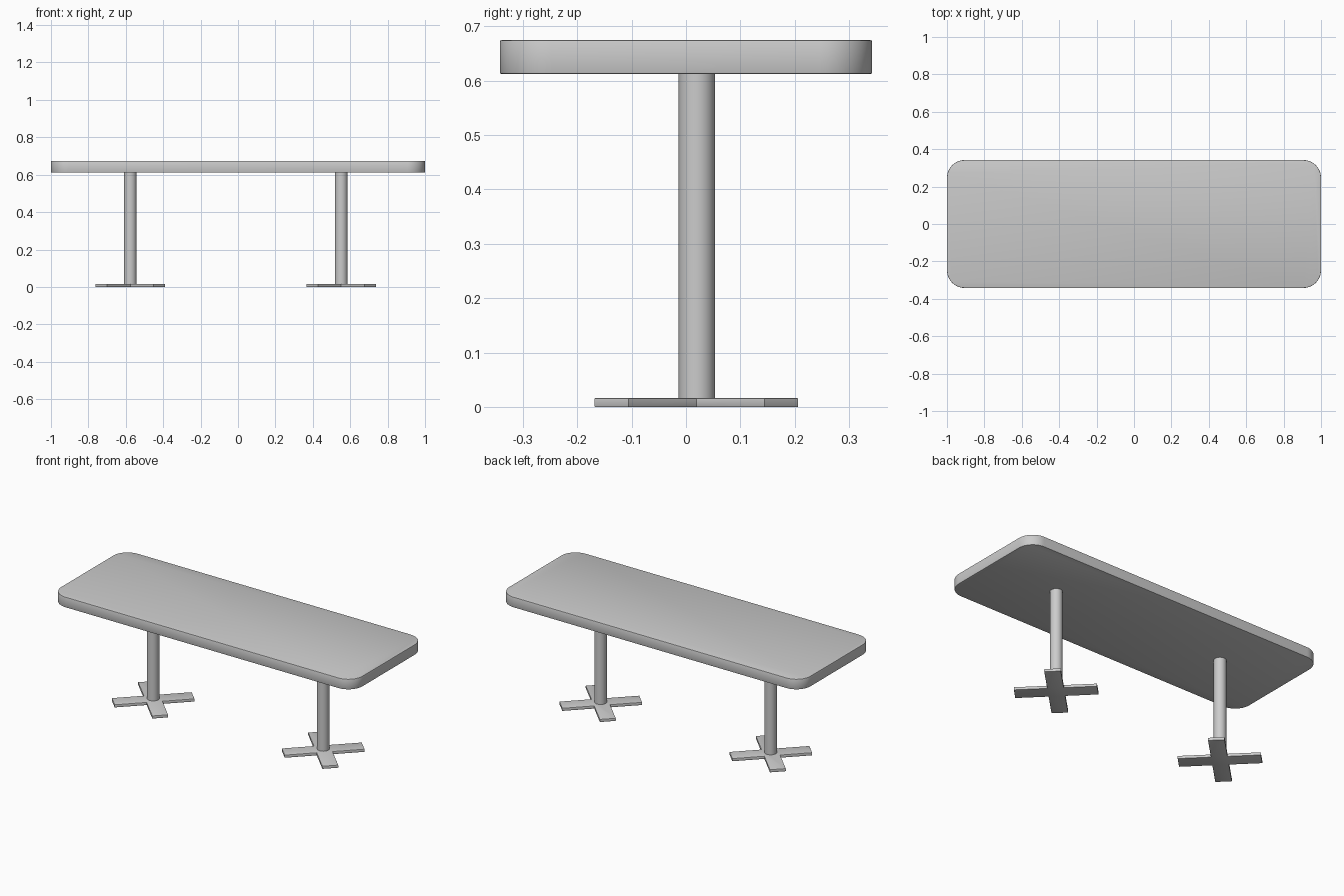
import bpy, bmesh, math

if "Cube" in bpy.data.objects:
    bpy.data.objects.remove(bpy.data.objects["Cube"])


def prism(name, outline, z0, z1, loc=(0, 0), bevel=0.003):
    """Extrude a flat outline upward and soften its top and bottom rims."""
    bm = bmesh.new()
    face = bm.faces.new([bm.verts.new((x, y, z0)) for x, y in outline])
    res = bmesh.ops.extrude_face_region(bm, geom=[face])
    for v in res["geom"]:
        if isinstance(v, bmesh.types.BMVert):
            v.co.z = z1
    bmesh.ops.recalc_face_normals(bm, faces=bm.faces)
    if bevel:
        rims = [e for e in bm.edges if abs(e.verts[0].co.z - e.verts[1].co.z) < 1e-5]
        bmesh.ops.bevel(bm, geom=rims, offset=bevel, segments=2, profile=0.5, affect='EDGES')
    mesh = bpy.data.meshes.new(name)
    bm.to_mesh(mesh)
    bm.free()
    obj = bpy.data.objects.new(name, mesh)
    obj.location = (loc[0], loc[1], 0)
    bpy.context.collection.objects.link(obj)
    bpy.ops.object.select_all(action='DESELECT')
    obj.select_set(True)
    bpy.context.view_layer.objects.active = obj
    bpy.ops.object.shade_smooth_by_angle(angle=math.radians(30))
    return obj


def rounded_rect(hx, hy, r, n=12):
    pts = []
    for k, (sx, sy) in enumerate([(1, 1), (-1, 1), (-1, -1), (1, -1)]):
        for i in range(n + 1):
            a = math.pi / 2 * (k + i / n)
            pts.append((sx * (hx - r) + r * math.cos(a), sy * (hy - r) + r * math.sin(a)))
    return pts


def cross(length, w):
    """Four-armed cross with its arms on the diagonals."""
    pts = []
    for k in range(4):
        a = math.pi / 4 + k * math.pi / 2
        for x, y in [(length, -w), (length, w), (w, w)]:
            pts.append((x * math.cos(a) - y * math.sin(a), x * math.sin(a) + y * math.cos(a)))
    return pts


def circle(r, n=48):
    return [(r * math.cos(2 * math.pi * i / n), r * math.sin(2 * math.pi * i / n)) for i in range(n)]


# Rounded table top
prism("table_top", rounded_rect(1.0, 0.342, 0.095), 0.612, 0.674)

# Two pedestals, each a column on a cross foot
for side, x in (("left", -0.576), ("right", 0.552)):
    prism(side + "_foot", cross(0.2205, 0.044), 0.0, 0.017, (x, 0.019), 0.002)
    prism(side + "_column", circle(0.0335), 0.016, 0.613, (x, 0.02), 0)
